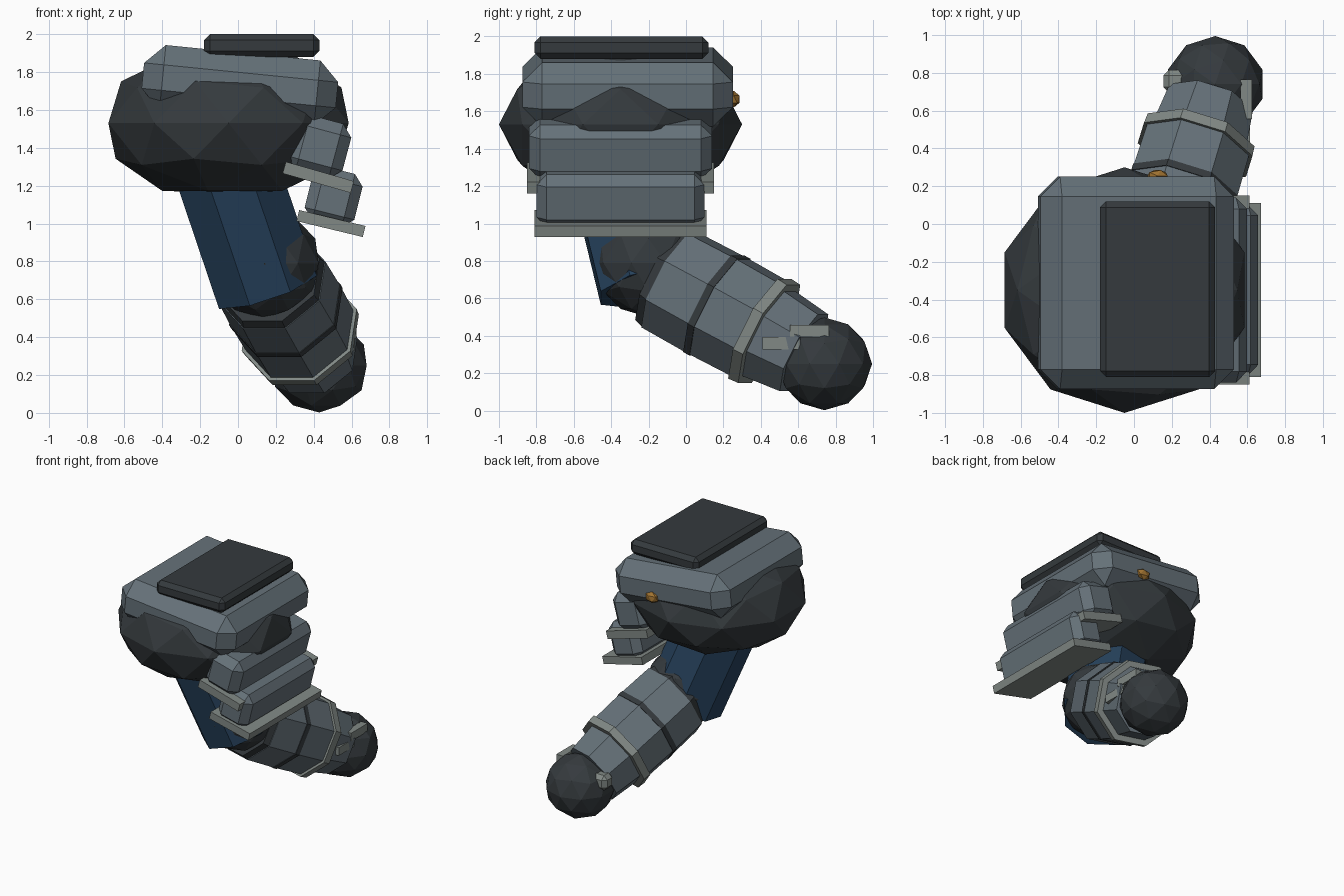
import bpy, bmesh, math
from mathutils import Vector, Matrix

if "Cube" in bpy.data.objects:
    bpy.data.objects.remove(bpy.data.objects["Cube"])


def material(name, rgb):
    m = bpy.data.materials.new(name)
    m.diffuse_color = (*rgb, 1)
    m.use_nodes = True
    m.node_tree.nodes["Principled BSDF"].inputs["Base Color"].default_value = m.diffuse_color
    return m


DARK = material("dark", (0.035, 0.042, 0.047))
SLATE = material("slate", (0.13, 0.165, 0.19))
BLUE = material("blue", (0.02, 0.055, 0.11))
TRIM = material("trim", (0.22, 0.25, 0.235))
BRASS = material("brass", (0.35, 0.17, 0.03))


def finish(bm, name, mat):
    bmesh.ops.recalc_face_normals(bm, faces=bm.faces)
    me = bpy.data.meshes.new(name)
    bm.to_mesh(me)
    bm.free()
    me.materials.append(mat)
    ob = bpy.data.objects.new(name, me)
    bpy.context.collection.objects.link(ob)
    return ob


def ball(name, loc, radii, mat, sub=2, floor=None):
    bm = bmesh.new()
    bmesh.ops.create_icosphere(bm, subdivisions=sub, radius=1)
    for v in bm.verts:
        v.co = Vector(a * b for a, b in zip(v.co, radii)) + Vector(loc)
        if floor is not None:
            v.co.z = max(v.co.z, floor)
    return finish(bm, name, mat)


def box(name, loc, size, mat, bevel=0, tilt=0):
    # tilt turns the box about y, so that its +x side drops
    bm = bmesh.new()
    bmesh.ops.create_cube(bm, size=1)
    bmesh.ops.scale(bm, vec=size, verts=bm.verts)
    if bevel:
        bmesh.ops.bevel(bm, geom=bm.edges[:], offset=bevel, segments=1,
                        affect='EDGES')
    bm.transform(Matrix.Translation(loc) @ Matrix.Rotation(math.radians(tilt), 4, 'Y'))
    return finish(bm, name, mat)


def prism(name, a, b, r1, r2, mat, up):
    # eight-sided tube from a to b with one flat side facing "up"
    a, b = Vector(a), Vector(b)
    z = (b - a).normalized()
    y = (Vector(up) - z * z.dot(Vector(up))).normalized()
    x = y.cross(z)
    bm = bmesh.new()
    bmesh.ops.create_cone(bm, cap_ends=True, segments=8, radius1=r1, radius2=r2,
                          depth=(b - a).length)
    basis = Matrix((x, y, z)).transposed().to_4x4()
    bm.transform(Matrix.Translation((a + b) / 2) @ basis
                 @ Matrix.Rotation(math.pi / 8, 4, 'Z'))
    return finish(bm, name, mat)


# Shoulder joint and armour
ball("shoulder_joint", (-0.05, -0.35, 1.53), (0.667, 0.65, 0.42), DARK, floor=1.16)
box("shoulder_pad", (0.01, -0.312, 1.73), (1.03, 1.125, 0.345), SLATE, 0.105, 5.7)
box("shoulder_top_plate", (0.125, -0.345, 1.94), (0.61, 0.93, 0.12), DARK, 0.032)
ball("pad_rivet", (0.125, 0.255, 1.665), (0.06, 0.035, 0.045), BRASS, 1)

# Hanging side plates, each with a light lower rim
box("upper_side_plate", (0.43, -0.35, 1.405), (0.30, 0.98, 0.30), SLATE, 0.06, 15)
box("upper_side_rim", (0.424, -0.35, 1.244), (0.374, 1.0, 0.064), TRIM, 0, 16)
box("lower_side_plate", (0.505, -0.35, 1.14), (0.27, 0.90, 0.29), SLATE, 0.055, 14)
box("lower_side_rim", (0.491, -0.35, 1.0), (0.36, 0.92, 0.06), TRIM, 0, 13.5)

# Upper arm and elbow
prism("upper_arm", (-0.10, -0.37, 1.4), (0.15, -0.19, 0.66), 0.295, 0.295, BLUE, (0, -1, 0))
ball("elbow", (0.14, -0.20, 0.79), (0.30, 0.30, 0.29), DARK)

# Forearm segments, placed by distance along the elbow-to-hand axis
ELBOW, HAND = Vector((0.14, -0.2, 0.76)), Vector((0.43, 0.74, 0.25))
AXIS = (HAND - ELBOW).normalized()
for name, t1, t2, r1, r2, mat in (
        ("elbow_cuff", 0.09, 0.14, 0.285, 0.30, DARK),
        ("forearm_rear", 0.14, 0.41, 0.305, 0.31, SLATE),
        ("forearm_seam", 0.41, 0.45, 0.315, 0.315, DARK),
        ("forearm_front", 0.45, 0.70, 0.31, 0.305, SLATE),
        ("forearm_band", 0.70, 0.76, 0.325, 0.32, TRIM),
        ("wrist_guard", 0.76, 0.98, 0.275, 0.25, SLATE)):
    prism(name, ELBOW + AXIS * t1, ELBOW + AXIS * t2, r1, r2, mat, (0, 0, 1))

# Hand and the clasps beside it
ball("hand", HAND, (0.262, 0.255, 0.248), DARK)
box("wrist_clasp_outer", (0.595, 0.66, 0.425), (0.06, 0.21, 0.065), TRIM)
box("wrist_clasp_lower", (0.585, 0.51, 0.36), (0.06, 0.20, 0.065), TRIM)
box("wrist_clasp_inner", (0.22, 0.755, 0.35), (0.13, 0.12, 0.12), TRIM, 0.03)
